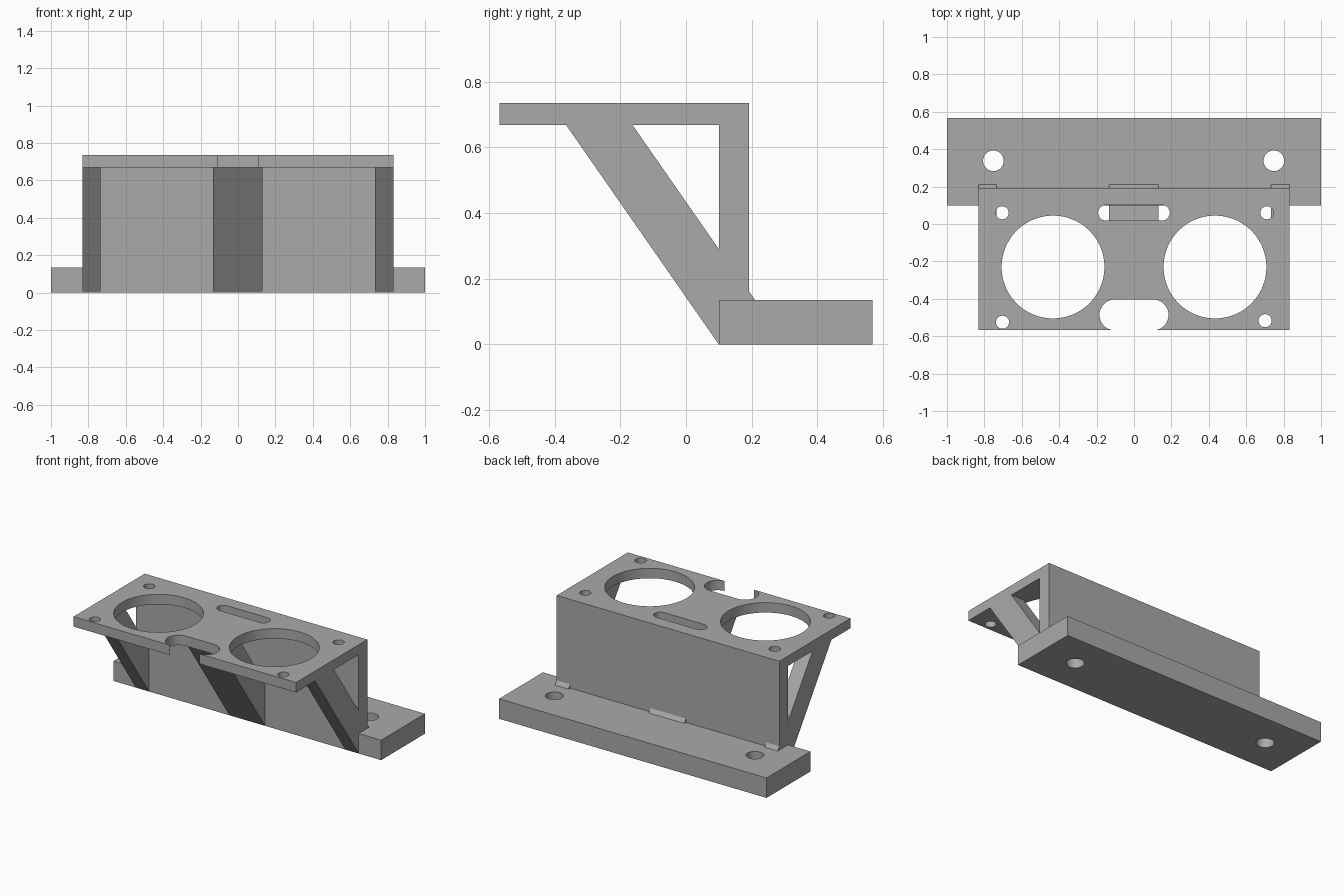
import bpy
import bmesh
from math import cos, sin, pi
from mathutils import Vector

default = bpy.data.objects.get("Cube")
if default:
    bpy.data.objects.remove(default, do_unlink=True)

GREY = (0.4, 0.4, 0.4, 1.0)
grey = bpy.data.materials.new("plain grey")
grey.use_nodes = True
grey.diffuse_color = GREY
grey.node_tree.nodes["Principled BSDF"].inputs["Base Color"].default_value = GREY


def prism(name, outline, offset):
    """Extrude a closed outline of 3D points along an offset."""
    bm = bmesh.new()
    face = bm.faces.new([bm.verts.new(p) for p in outline])
    moved = bmesh.ops.extrude_face_region(bm, geom=[face])["geom"]
    bmesh.ops.translate(bm, vec=Vector(offset),
                        verts=[v for v in moved if isinstance(v, bmesh.types.BMVert)])
    bmesh.ops.recalc_face_normals(bm, faces=bm.faces)
    mesh = bpy.data.meshes.new(name)
    bm.to_mesh(mesh)
    bm.free()
    mesh.materials.append(grey)
    obj = bpy.data.objects.new(name, mesh)
    bpy.context.collection.objects.link(obj)
    return obj


def box(name, x0, x1, y0, y1, z0, z1):
    return prism(name, [(x0, y0, z0), (x1, y0, z0), (x1, y1, z0), (x0, y1, z0)],
                 (0, 0, z1 - z0))


def side_profile(name, points, x0, x1):
    return prism(name, [(x0, y, z) for y, z in points], (x1 - x0, 0, 0))


def select_only(obj):
    bpy.ops.object.select_all(action='DESELECT')
    obj.select_set(True)
    bpy.context.view_layer.objects.active = obj


def cut(obj, x, y, r, half=0.0, steps=32):
    """Cut a vertical round hole, or a rounded slot when half is set."""
    ring = []
    for side in (1, -1):
        for i in range(steps + 1):
            if half == 0 and i == steps:
                continue
            a = pi * i / steps - side * pi / 2
            ring.append((x + side * half + r * cos(a), y + r * sin(a), -0.2))
    cutter = prism("hole_cutter", ring, (0, 0, 1.2))
    cutter.hide_render = True
    mod = obj.modifiers.new("hole", 'BOOLEAN')
    mod.operation = 'DIFFERENCE'
    mod.solver = 'EXACT'
    mod.object = cutter
    select_only(obj)
    bpy.ops.object.modifier_apply(modifier=mod.name)
    bpy.data.objects.remove(cutter, do_unlink=True)


# Main heights and depths
BASE_TOP, PLATE_LOW, PLATE_TOP = 0.135, 0.668, 0.735
FRONT, WALL_FRONT, WALL_BACK, BACK = -0.568, 0.10, 0.192, 0.568
HALF = 0.832

# Mounting base with two screw holes
base = box("mounting_base", -1, 1, WALL_FRONT, BACK, 0, BASE_TOP)
for x in (-0.752, 0.748):
    cut(base, x, 0.338, 0.055)

# Upright wall
box("upright_wall", -HALF, HALF, WALL_FRONT, WALL_BACK, BASE_TOP, PLATE_LOW)

# Top plate with two large openings, four screw holes and two slots
plate = box("top_plate", -HALF, HALF, FRONT, WALL_BACK, PLATE_LOW, PLATE_TOP)
for x in (-0.433, 0.433):
    cut(plate, x, -0.23, 0.275)
for x, y in ((-0.705, 0.06), (0.71, 0.06), (-0.703, -0.525), (0.701, -0.517)):
    cut(plate, x, y, 0.035)
cut(plate, 0, 0.06, 0.0415, half=0.15)
cut(plate, 0, -0.486, 0.0825, half=0.102)

# Three slanted braces, each with a small lug behind the wall
brace = [(-0.365, PLATE_LOW), (-0.163, PLATE_LOW), (WALL_FRONT, 0.29), (WALL_FRONT, 0)]
lug = [(WALL_BACK, BASE_TOP), (0.21, BASE_TOP), (WALL_BACK, 0.161)]
for label, x0, x1 in (("right", -HALF, -0.735), ("middle", -0.134, 0.132),
                      ("left", 0.732, HALF)):
    side_profile(label + "_brace", brace, x0, x1)
    side_profile(label + "_lug", lug, x0, x1)

# Smooth hole walls, sharp edges
for obj in (base, plate):
    select_only(obj)
    bpy.ops.object.shade_smooth_by_angle()
